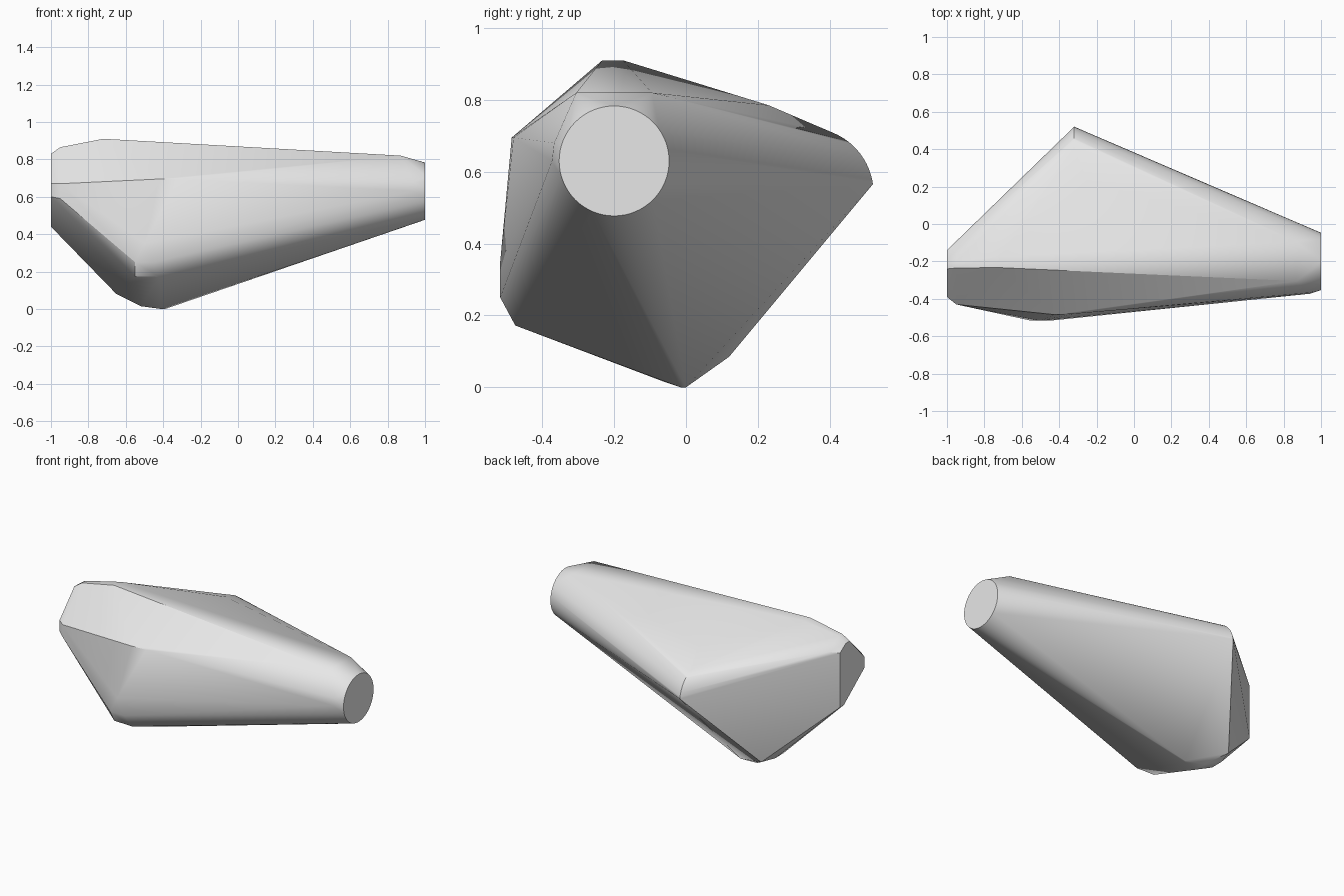
import bpy, bmesh
from math import cos, sin, pi, radians

cube = bpy.data.objects.get("Cube")
if cube:
    bpy.data.objects.remove(cube, do_unlink=True)

grey = bpy.data.materials.new("plain_grey")
grey.use_nodes = True
colour = (0.8, 0.8, 0.8, 1)
grey.diffuse_color = colour
grey.node_tree.nodes["Principled BSDF"].inputs["Base Color"].default_value = colour


def arc(x, y, z, radius, start, end, steps):
    """Points of a circle arc that faces along x."""
    turns = [start + (end - start) * i / steps for i in range(steps + 1)]
    return [(x, y + radius * cos(a), z + radius * sin(a)) for a in turns]


# Round end cap and the small shoulder behind it
points = arc(1, -0.2, 0.63, 0.153, 0, 2 * pi, 64)[:-1]
points += [(0.87, -0.305, 0.82), (0.87, -0.095, 0.82),
           (0.94, -0.373, 0.63), (0.94, -0.367, 0.68)]

# Rounded rear corner
points += arc(-0.32, 0.34, 0.54, 0.182, radians(8), radians(68), 16)
points += [(-0.25, 0.23, 0.785)]

# Top crest
points += [(-0.72, -0.233, 0.91), (-0.72, -0.175, 0.91)]

# Flat side facet and its bevel
points += [(-1, -0.14, 0.44), (-1, -0.18, 0.44), (-1, -0.39, 0.6), (-1, -0.39, 0.67),
           (-1, -0.24, 0.83), (-1, -0.2, 0.83), (-1, -0.14, 0.79),
           (-0.95, -0.43, 0.59), (-0.95, -0.43, 0.67),
           (-0.95, -0.235, 0.865), (-0.95, -0.2, 0.865), (-0.95, -0.1, 0.8)]

# Front ridge and front lower corner
points += [(-0.42, -0.485, 0.695), (-0.32, -0.48, 0.695),
           (-0.5, -0.517, 0.35), (-0.55, -0.517, 0.25), (-0.45, -0.517, 0.25),
           (-0.55, -0.475, 0.175), (-0.42, -0.475, 0.172)]

# Blunt lowest corner
points += [(-0.39, 0, 0), (-0.41, -0.015, 0), (-0.52, -0.06, 0.015), (-0.52, 0.02, 0.015),
           (-0.65, -0.065, 0.08), (-0.65, 0.02, 0.08), (-0.62, 0.12, 0.085)]

# Wrap all corners in one convex skin
bm = bmesh.new()
for p in points:
    bm.verts.new(p)
bmesh.ops.convex_hull(bm, input=bm.verts[:])
loose = [v for v in bm.verts if not v.link_faces]
bmesh.ops.delete(bm, geom=loose, context='VERTS')
bmesh.ops.dissolve_limit(bm, angle_limit=radians(0.5), verts=bm.verts[:], edges=bm.edges[:])
bmesh.ops.recalc_face_normals(bm, faces=bm.faces[:])

mesh = bpy.data.meshes.new("faceted_body")
bm.to_mesh(mesh)
bm.free()
mesh.materials.append(grey)
body = bpy.data.objects.new("faceted_body", mesh)
bpy.context.collection.objects.link(body)
bpy.context.view_layer.objects.active = body
body.select_set(True)
bpy.ops.object.shade_smooth_by_angle(angle=radians(30))
